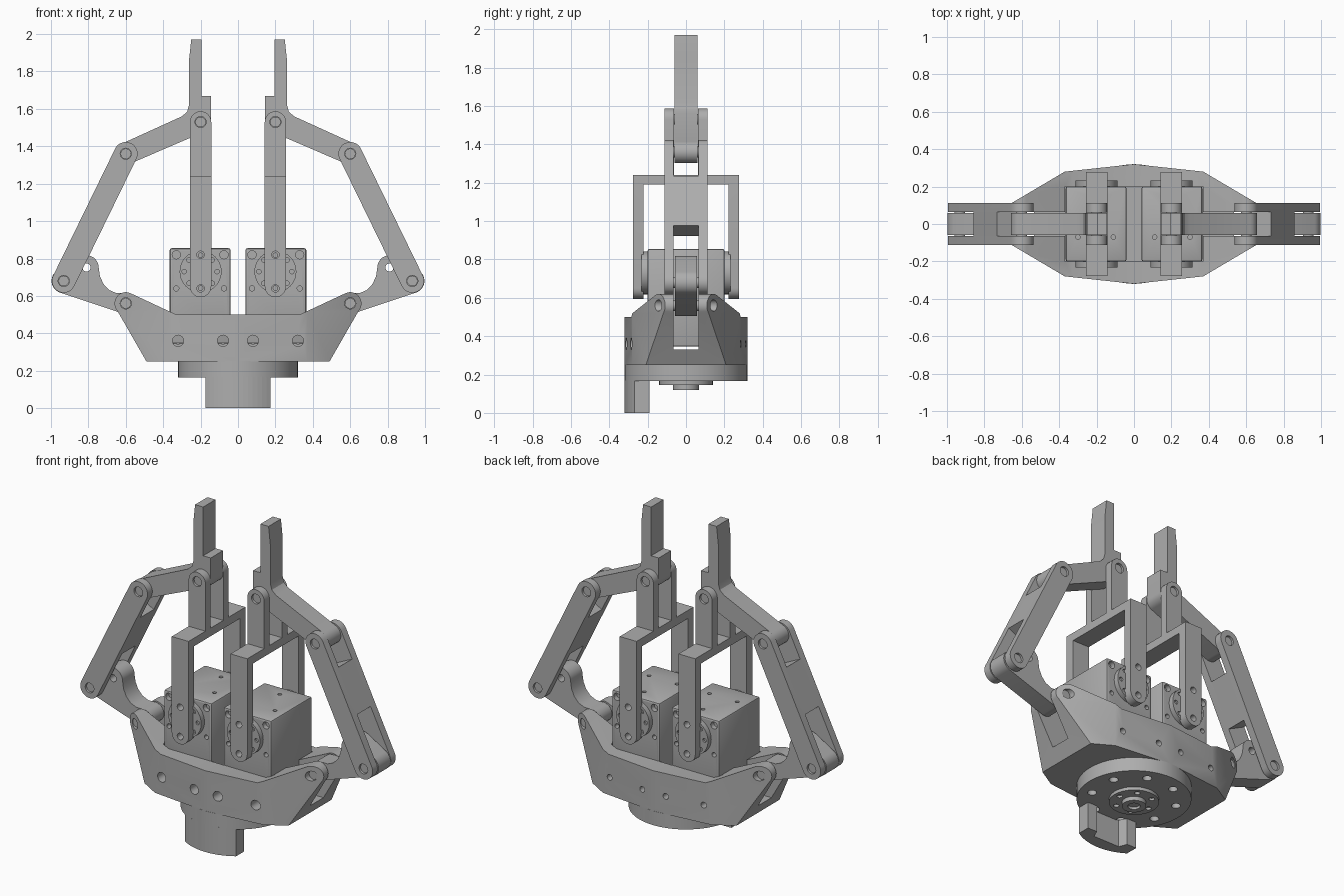
import bpy, bmesh
from math import sin, cos, atan2, radians, degrees, pi, tau
from mathutils import Vector

if "Cube" in bpy.data.objects:
    bpy.data.objects.remove(bpy.data.objects["Cube"])

grey = bpy.data.materials.new("machined grey")
grey.use_nodes = True
grey.diffuse_color = (0.42, 0.42, 0.42, 1)
grey.node_tree.nodes["Principled BSDF"].inputs["Base Color"].default_value = grey.diffuse_color


# Outline helpers (2D points)
def arc(c, r, a0, a1, n=14):
    steps = [radians(a0 + (a1 - a0) * i / n) for i in range(n + 1)]
    return [(c[0] + r * cos(a), c[1] + r * sin(a)) for a in steps]


def circle(c, r, n=28):
    return arc(c, r, 0, 360, n)[:-1]


def capsule(p, q, r):
    a = degrees(atan2(q[1] - p[1], q[0] - p[0]))
    return arc(p, r, a + 90, a + 270) + arc(q, r, a - 90, a + 90)


def strip(p, q, half):
    p, q = Vector(p), Vector(q)
    d = (q - p).normalized() * half
    n = Vector((-d.y, d.x))
    return [tuple(v) for v in (p + n, p - n, q - n, q + n)]


def rect(x0, x1, z0, z1):
    return [(x0, z0), (x1, z0), (x1, z1), (x0, z1)]


def ring(n, r, c=(0, 0), start=0.0):
    return [(c[0] + r * cos(start + tau * i / n), c[1] + r * sin(start + tau * i / n)) for i in range(n)]


def solid(name, pieces, axis="y", side=1):
    """Prisms from (outline, low, high) pieces; side=-1 mirrors in x."""
    bm = bmesh.new()
    for pts, lo, hi in pieces:
        ends = []
        for h in (lo, hi):
            ends.append([bm.verts.new((side * a, h, b) if axis == "y" else (side * a, b, h)) for a, b in pts])
        bm.faces.new(ends[0])
        bm.faces.new(ends[1])
        for i in range(len(pts)):
            j = (i + 1) % len(pts)
            bm.faces.new((ends[0][i], ends[0][j], ends[1][j], ends[1][i]))
    bmesh.ops.recalc_face_normals(bm, faces=bm.faces)
    me = bpy.data.meshes.new(name)
    bm.to_mesh(me)
    bm.free()
    me.materials.append(grey)
    ob = bpy.data.objects.new(name, me)
    bpy.context.collection.objects.link(ob)
    return ob


def activate(ob):
    bpy.ops.object.select_all(action="DESELECT")
    ob.select_set(True)
    bpy.context.view_layer.objects.active = ob


def cut(ob, pieces, axis="y", side=1, operation="DIFFERENCE"):
    tool = solid("cutter", pieces, axis, side)
    tool.hide_render = True
    mod = ob.modifiers.new("cut", "BOOLEAN")
    mod.operation, mod.object, mod.solver = operation, tool, "EXACT"
    activate(ob)
    bpy.ops.object.modifier_apply(modifier=mod.name)
    bpy.data.objects.remove(tool)


def holes(centres, r, lo, hi):
    return [(circle(c, r, 16), lo, hi) for c in centres]


# Pivot points, right half, in (x, z)
elbow, knuckle = (0.932, 0.68), (0.6, 1.36)
hip, tip = (0.6, 0.56), (0.2, 1.53)
motor = (0.2, 0.73)
PIN = 0.03

# Base body: side profile trimmed by the plan outline
half = [(0.49, 0.25), (0.645, 0.52)] + arc(hip, 0.06, -30, 115) + [(0.33, 0.5)]
profile = half + [(-x, z) for x, z in reversed(half)]
base = solid("base_body", [(profile, -0.5, 0.5)])
plan = [(0.37, 0.28), (0.7, 0.085), (0.7, -0.085), (0.37, -0.28), (0, -0.32)]
plan += [(-x, y) for x, y in reversed(plan[:4])] + [(0, 0.32)]
cut(base, [(plan, 0, 1)], "z", operation="INTERSECT")
cut(base, [(rect(-0.37, 0.37, -0.2, 0.2), 0.33, 1)], "z")
cut(base, [(rect(-0.9, 0.9, -0.065, 0.065), 0.33, 1)], "z")
mounts = [(x, 0.36) for x in (-0.32, -0.08, 0.08, 0.32)]
cut(base, holes(mounts, 0.03, -0.5, -0.19) + holes(mounts, 0.018, 0.19, 0.5))
cut(base, holes([hip, (-hip[0], hip[1])], PIN, -0.5, 0.5))

# Mounting flange with bolt holes and stepped hub underneath
flange = solid("mounting_flange", [(circle((0, 0), 0.32, 64), 0.165, 0.252)], "z")
cut(flange, holes(ring(8, 0.245, start=pi / 8), 0.026, 0.1, 0.21), "z")
hub = solid("flange_hub", [(circle((0, 0), 0.14, 40), 0.145, 0.17)], "z")
cut(hub, holes(ring(6, 0.105), 0.016, 0.1, 0.16), "z")
boss = solid("hub_boss", [(circle((0, 0), 0.068, 32), 0.12, 0.15)], "z")
cut(boss, holes([(0, 0)], 0.035, 0.1, 0.135), "z")

# Tab hanging below the front of the flange
inner = [(0.175, -0.19), (0.11, -0.19), (0.09, -0.24)]
tab_plan = arc((0, 0), 0.32, 237, 303) + inner + [(-x, y) for x, y in reversed(inner)]
solid("front_tab", [(tab_plan, 0, 0.17)], "z")

made = [base, flange, hub, boss]

for side, word in ((1, "left"), (-1, "right")):
    # Servo housing
    servo = solid(word + "_servo", [(rect(0.04, 0.365, 0.345, 0.855), -0.2, 0.2)], side=side)
    bevel = servo.modifiers.new("bevel", "BEVEL")
    bevel.width, bevel.segments = 0.01, 2
    activate(servo)
    bpy.ops.object.modifier_apply(modifier="bevel")
    corners = [(x, z) for x in (0.075, 0.33) for z in (0.64, 0.82)]
    for lo, hi in ((-0.3, -0.17), (0.17, 0.3)):
        cut(servo, holes(corners[1::2], 0.022, lo, hi) + holes(corners[0::2], 0.014, lo, hi), side=side)
    cut(servo, holes([(0.11, -0.07), (0.3, -0.07), (0.2, 0.12)], 0.012, 0.84, 0.9), "z", side)

    # Round horns on both servo faces
    for lo, hi, end in ((-0.232, -0.19, "front"), (0.19, 0.232, "back")):
        horn = solid(f"{word}_{end}_horn", [(circle(motor, 0.112, 40), lo, hi)], side=side)
        cut(horn, holes(ring(8, 0.088, motor), 0.012, lo - 0.1 if lo < 0 else 0.22,
                        -0.22 if lo < 0 else hi + 0.1), side=side)
        made.append(horn)

    # Drive fork: two legs, a bridge and two upper prongs
    fork = solid(word + "_drive_fork", [(capsule((0.2, 0.65), tip, 0.057), -0.277, 0.277)], side=side)
    cut(fork, [(rect(0, 0.4, 0.4, 1.19), -0.222, 0.222),
               (rect(0, 0.4, 1.24, 1.8), -0.4, -0.112),
               (rect(0, 0.4, 1.24, 1.8), -0.062, 0.062),
               (rect(0, 0.4, 1.24, 1.8), 0.112, 0.4)], side=side)
    cut(fork, holes([tip], PIN, -0.2, 0.2), side=side)
    cut(fork, holes([(0.2, 0.64), (0.2, 0.82)], 0.02, -0.4, 0.4), side=side)

    # Outer link, slotted at both ends
    link = solid(word + "_outer_link", [(capsule(elbow, knuckle, 0.063), -0.112, 0.112)], side=side)
    a, b = Vector(elbow), Vector(knuckle)
    d = (b - a).normalized()
    cut(link, [(strip(a - d * 0.2, a + d * 0.3, 0.1), -0.065, 0.065),
               (strip(b - d * 0.17, b + d * 0.2, 0.1), -0.065, 0.065)], side=side)
    cut(link, holes([elbow, knuckle], PIN, -0.3, 0.3), side=side)

    # Lower crank with its raised lobe
    lobe = (0.81, 0.752)
    crank_shape = arc(elbow, 0.065, -70, 58) + arc(lobe, 0.065, 58, 180)
    crank_shape += [(0.738, 0.705), (0.72, 0.665), (0.69, 0.632), (0.65, 0.615)]
    crank_shape += arc(hip, 0.056, 90, 290)
    crank = solid(word + "_crank", [(crank_shape, -0.058, 0.058)], side=side)
    cut(crank, holes([lobe], 0.022, -0.2, 0.2), side=side)

    # Finger with its arm, gripping step and tapered tip
    finger_shape = [(0.195, 1.97), (0.25, 1.97), (0.262, 1.86), (0.262, 1.62), (0.272, 1.585), (0.3, 1.56)]
    finger_shape += arc(knuckle, 0.058, 68, -112) + arc(tip, 0.056, 247, 180, 8)
    finger_shape += [(0.144, 1.67), (0.195, 1.67)]
    finger = solid(word + "_finger", [(finger_shape, -0.06, 0.06)], side=side)

    # Recessed pivot pins
    reach = ((elbow, 0.1), (knuckle, 0.1), (tip, 0.1), (hip, 0.125))
    pins = solid(word + "_pivot_pins", [(circle(c, PIN - 0.002), -h, h) for c, h in reach], side=side)
    made += [servo, fork, link, crank, finger, pins]

for ob in made:
    activate(ob)
    bpy.ops.object.shade_smooth_by_angle(angle=radians(30))
